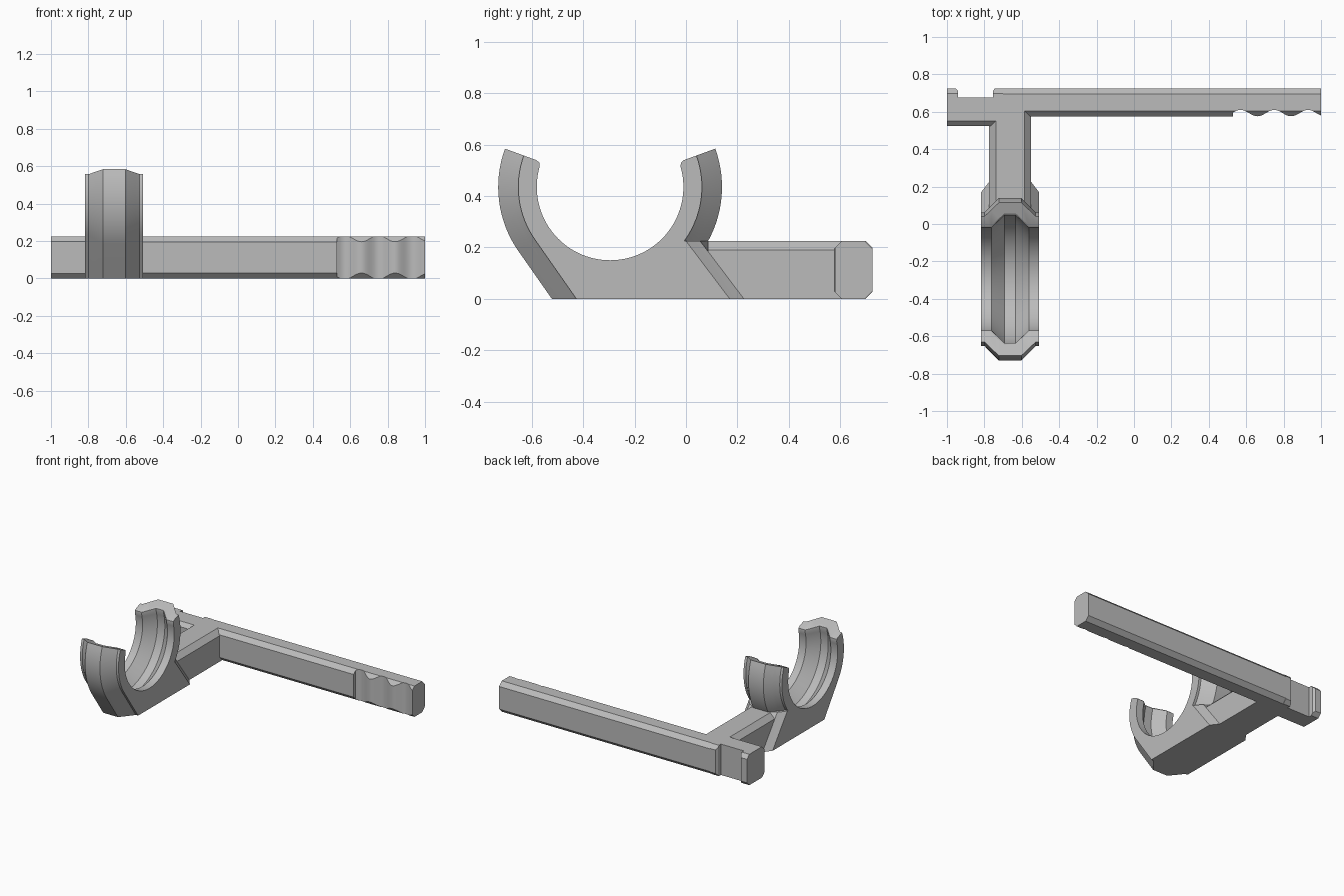
import bpy
import bmesh
from math import sin, cos, asin, radians, tan, pi

cube = bpy.data.objects.get("Cube")
if cube:
    bpy.data.objects.remove(cube, do_unlink=True)

grey = bpy.data.materials.new("plain_grey")
grey.use_nodes = True
grey.diffuse_color = (0.5, 0.5, 0.5, 1)
grey.node_tree.nodes["Principled BSDF"].inputs["Base Color"].default_value = (0.5, 0.5, 0.5, 1)


def loft(name, loops):
    """Skin a row of equally long point loops and cap both ends."""
    bm = bmesh.new()
    rows = [[bm.verts.new(p) for p in loop] for loop in loops]
    n = len(rows[0])
    for a, b in zip(rows, rows[1:]):
        for i in range(n):
            j = (i + 1) % n
            bm.faces.new((a[i], a[j], b[j], b[i]))
    bm.faces.new(rows[0])
    bm.faces.new(rows[-1][::-1])
    bmesh.ops.recalc_face_normals(bm, faces=bm.faces)
    mesh = bpy.data.meshes.new(name)
    bm.to_mesh(mesh)
    bm.free()
    mesh.materials.append(grey)
    obj = bpy.data.objects.new(name, mesh)
    bpy.context.collection.objects.link(obj)
    return obj


def activate(obj):
    bpy.ops.object.select_all(action='DESELECT')
    obj.select_set(True)
    bpy.context.view_layer.objects.active = obj


def cut(obj, cutter):
    activate(obj)
    mod = obj.modifiers.new("cut", 'BOOLEAN')
    mod.operation = 'DIFFERENCE'
    mod.solver = 'EXACT'
    mod.object = cutter
    bpy.ops.object.modifier_apply(modifier=mod.name)
    bpy.data.objects.remove(cutter, do_unlink=True)


def smooth(obj):
    activate(obj)
    bpy.ops.object.shade_smooth_by_angle(angle=radians(22))


H = 0.225          # height of the arms
MID = -0.6625      # x of the clip and stem centre


def chamfered_bar(name, x0, x1, y0, y1, c=0.03):
    sec = [(y0 + c, 0), (y1 - c, 0), (y1, c), (y1, H - c),
           (y1 - c, H), (y0 + c, H), (y0, H - c), (y0, c)]
    return loft(name, [[(x, y, z) for y, z in sec] for x in (x0, x1)])


def upright_cutter(outline):
    return loft("cutter", [[(x, y, z) for x, y in outline] for z in (-0.1, 0.4)])


# Long handle with scalloped finger grip
handle = chamfered_bar("handle_bar", -0.74, 1.0, 0.575, 0.725)
xs = [0.53 + 0.49 * i / 56 for i in range(57)]
wave = [(x, 0.593 + 0.017 * cos(2 * pi * (x - 0.57) / 0.18)) for x in xs]
cut(handle, upright_cutter(wave + [(1.02, 0.4), (0.53, 0.4)]))
smooth(handle)

# Short latch end with a notch in its back
latch = chamfered_bar("latch_end", -1.0, -0.70, 0.525, 0.725, 0.027)
cut(latch, upright_cutter([(-0.94, 0.675), (-0.755, 0.675), (-0.755, 0.71),
                           (-0.735, 0.74), (-0.965, 0.74), (-0.94, 0.71)]))

# Stem joining the clip to the handle
w, c = 0.1125, 0.036
stem_sec = [(-w, 0), (w, 0), (w, H - c), (w - c, H), (c - w, H), (-w, H - c)]
loft("stem", [[(MID + x, y, z) for x, z in stem_sec] for y in (0.085, 0.62)])

# Open ring clip with a sloped foot: yz outline lofted across x
CY, CZ = -0.295, 0.435
TIP, TANGENT = radians(20), radians(215)


def arc(r, a0, a1, n):
    return [(CY + r * cos(a0 + (a1 - a0) * i / n),
             CZ + r * sin(a0 + (a1 - a0) * i / n)) for i in range(n + 1)]


def clip_outline(r_out, r_in, rear):
    # front tip, down the outside, straight along the tangent to the ground
    pts = arc(r_out, pi - TIP, TANGENT, 16)
    y, z = pts[-1]
    pts.append((y + z * tan(TANGENT - pi), 0))
    # foot, then up the back of the ring to the rear tip
    pts.append((rear, 0))
    start = asin((H - CZ) / r_out)
    shoulder = CY + r_out * cos(start)
    pts.append((max(rear - 0.17, shoulder + 0.003), H))
    pts += arc(r_out, start, TIP, 14)
    # inside of the ring with eased tip corners
    ease = radians(4)
    pts += arc(r_in + 0.02, TIP, TIP, 1)[:1] + arc(r_in + 0.006, TIP - ease / 4, TIP, 1)[:1]
    pts += arc(r_in, TIP - ease, -pi - TIP + ease, 56)
    pts += arc(r_in + 0.006, pi - TIP + ease / 4, pi, 1)[:1] + arc(r_in + 0.02, pi - TIP, pi, 1)[:1]
    return pts


# half-width, outer radius, inner radius, rear foot position
half = [(0.155, 0.357, 0.285, 0.17), (0.137, 0.357, 0.285, 0.193),
        (w, 0.382, 0.285, 0.225), (0.10, 0.395, 0.285, 0.225),
        (0.06, 0.435, 0.325, 0.225), (0.03, 0.435, 0.355, 0.225)]
stations = [(-h, *rest) for h, *rest in half] + [(h, *rest) for h, *rest in reversed(half)]
clip = loft("ring_clip", [[(MID + x, y, z) for y, z in clip_outline(ro, ri, rear)]
                          for x, ro, ri, rear in stations])
smooth(clip)
